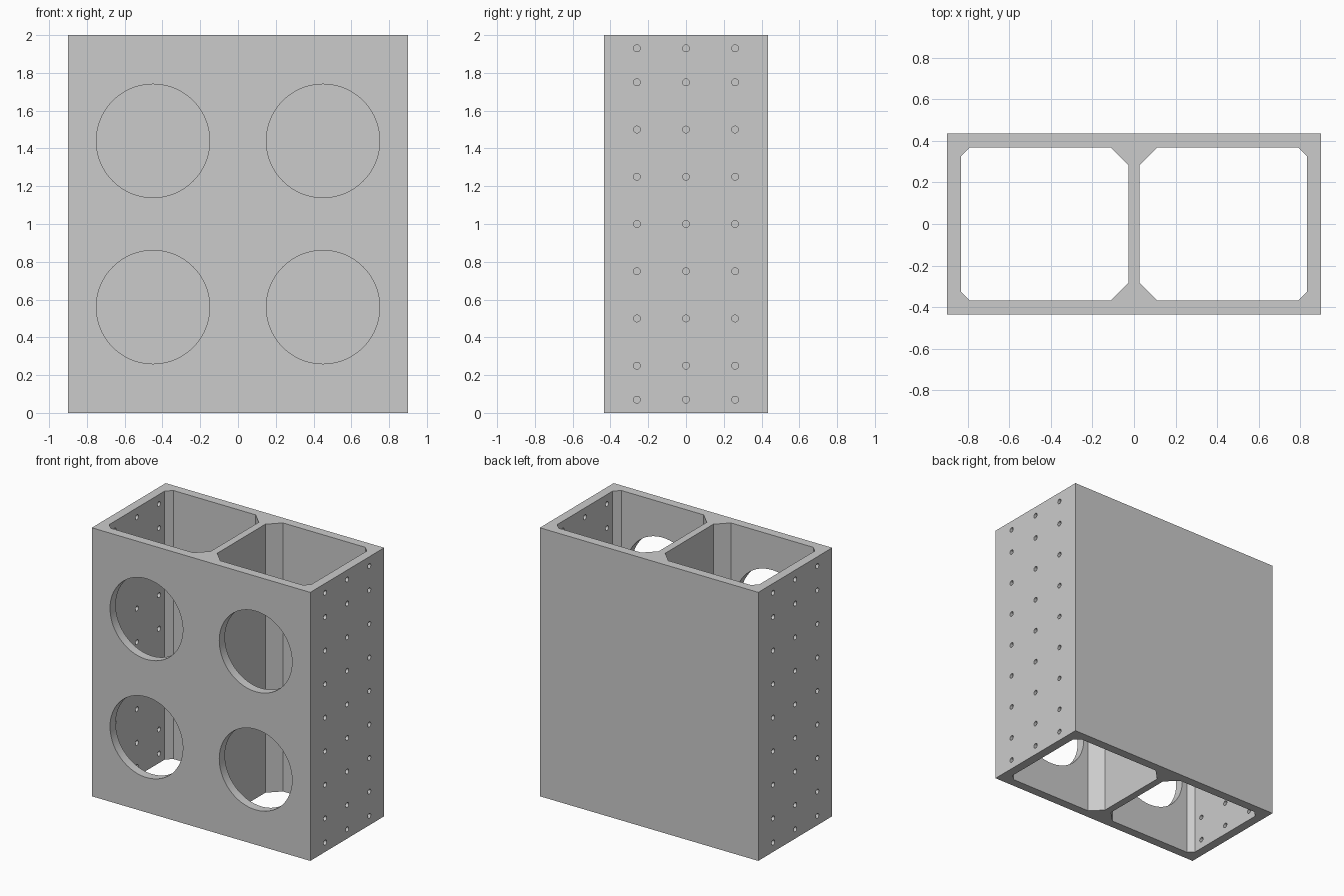
import bpy, bmesh, math
from mathutils import Matrix, Vector

default = bpy.data.objects.get("Cube")
if default:
    bpy.data.objects.remove(default, do_unlink=True)

WIDTH, DEPTH, HEIGHT = 1.8, 0.87, 2.0
WALL, WEB = 0.067, 0.027          # wall thickness, half thickness of divider
SMALL, LARGE = 0.042, 0.085       # corner chamfers: outer wall, divider

grey = bpy.data.materials.new("plain_grey")
grey.use_nodes = True
colour = (0.6, 0.6, 0.6, 1)
grey.diffuse_color = colour
grey.node_tree.nodes["Principled BSDF"].inputs["Base Color"].default_value = colour


def make_object(name, bm):
    bmesh.ops.recalc_face_normals(bm, faces=bm.faces)
    mesh = bpy.data.meshes.new(name)
    bm.to_mesh(mesh)
    bm.free()
    mesh.materials.append(grey)
    obj = bpy.data.objects.new(name, mesh)
    bpy.context.collection.objects.link(obj)
    return obj


def add_prism(bm, outline, bottom, top):
    face = bm.faces.new([bm.verts.new((x, y, bottom)) for x, y in outline])
    result = bmesh.ops.extrude_face_region(bm, geom=[face])
    verts = [v for v in result["geom"] if isinstance(v, bmesh.types.BMVert)]
    bmesh.ops.translate(bm, verts=verts, vec=(0, 0, top - bottom))


def add_drill(bm, centre, axis, radius, length, sides):
    turn = Vector((0, 0, 1)).rotation_difference(Vector(axis)).to_matrix().to_4x4()
    bmesh.ops.create_cone(bm, cap_ends=True, segments=sides, radius1=radius,
                          radius2=radius, depth=length,
                          matrix=Matrix.Translation(centre) @ turn)


# Solid outer block
x, y = WIDTH / 2, DEPTH / 2
bm = bmesh.new()
add_prism(bm, [(-x, -y), (x, -y), (x, y), (-x, y)], 0, HEIGHT)
cabinet = make_object("twin_bay_housing", bm)

# Two open bays with chamfered corners, either side of the divider
bm = bmesh.new()
outer, inner, back = x - WALL, WEB, y - WALL
for side in (-1, 1):
    half = [(inner, back - LARGE), (inner + LARGE, back),
            (outer - SMALL, back), (outer, back - SMALL)]
    outline = half + [(px, -py) for px, py in reversed(half)]
    add_prism(bm, [(side * px, py) for px, py in outline], -0.1, HEIGHT + 0.1)
bays = make_object("bay_cutter", bm)

# Large front openings and small screw holes through both side walls
bm = bmesh.new()
for side in (-1, 1):
    for z in (0.56, 1.44):
        add_drill(bm, (side * 0.45, -y, z), (0, 1, 0), 0.3, 0.2, 96)
    for z in (0.07, 0.25, 0.5, 0.75, 1.0, 1.25, 1.5, 1.75, 1.93):
        for hole_y in (-0.26, 0, 0.26):
            add_drill(bm, (side * x, hole_y, z), (1, 0, 0), 0.018, 0.2, 24)
holes = make_object("hole_cutter", bm)

# Cut and bake
for cutter in (bays, holes):
    mod = cabinet.modifiers.new(cutter.name, "BOOLEAN")
    mod.operation = "DIFFERENCE"
    mod.solver = "EXACT"
    mod.object = cutter
bpy.context.view_layer.update()
graph = bpy.context.evaluated_depsgraph_get()
baked = bpy.data.meshes.new_from_object(cabinet.evaluated_get(graph))
cabinet.modifiers.clear()
cabinet.data = baked
for cutter in (bays, holes):
    bpy.data.objects.remove(cutter, do_unlink=True)

# Smooth round holes, crisp edges elsewhere
bpy.ops.object.select_all(action="DESELECT")
cabinet.select_set(True)
bpy.context.view_layer.objects.active = cabinet
bpy.ops.object.shade_smooth_by_angle(angle=math.radians(30))
